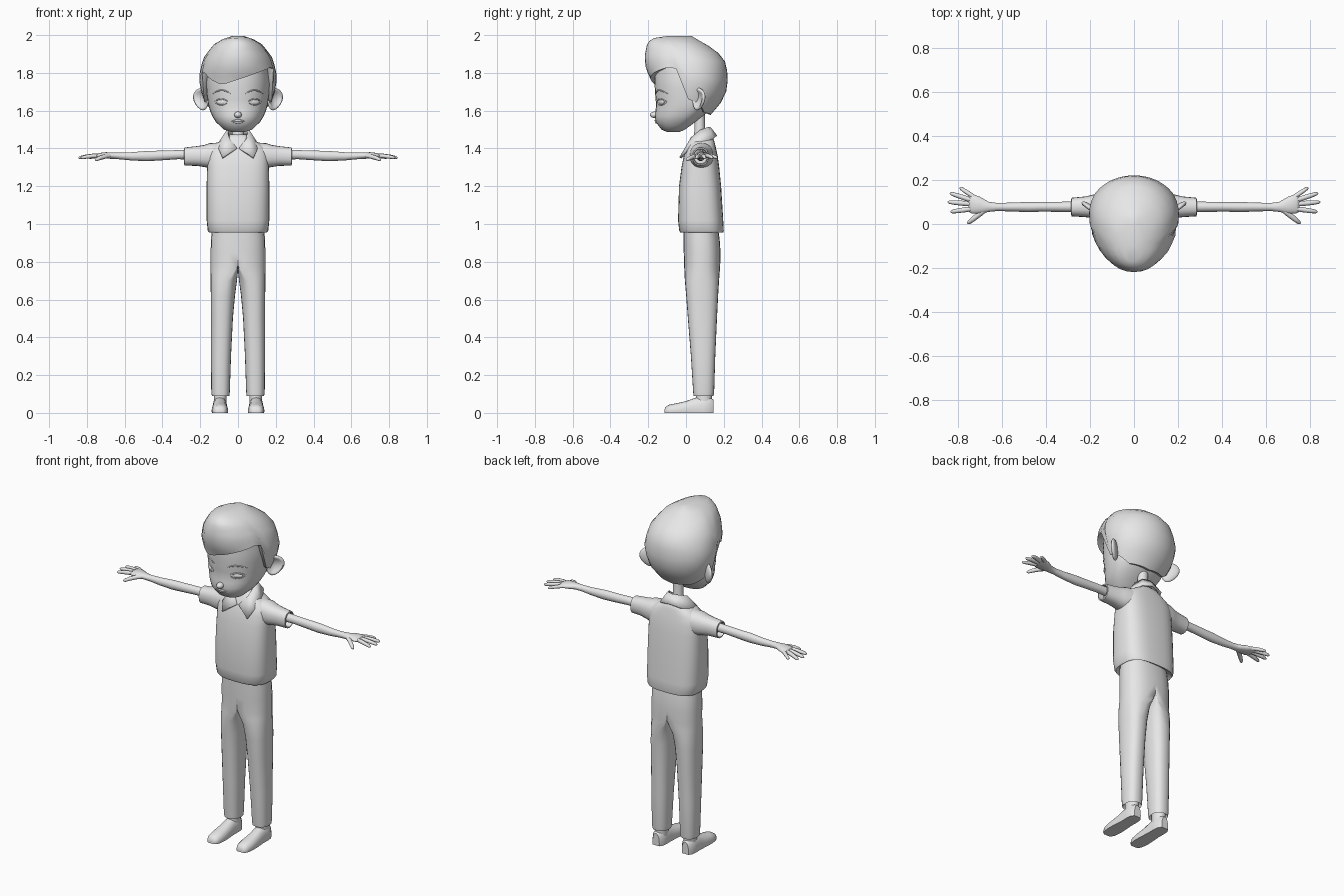
import bpy, bmesh, math
from mathutils import Vector, Matrix

if "Cube" in bpy.data.objects:
    bpy.data.objects.remove(bpy.data.objects["Cube"])

clay = bpy.data.materials.new("plain grey")
clay.diffuse_color = (0.8, 0.8, 0.8, 1)
clay.use_nodes = True
clay.node_tree.nodes["Principled BSDF"].inputs["Base Color"].default_value = clay.diffuse_color


def finish(name, bm, mirror=False, angle=50):
    bmesh.ops.recalc_face_normals(bm, faces=bm.faces)
    me = bpy.data.meshes.new(name)
    bm.to_mesh(me)
    bm.free()
    ob = bpy.data.objects.new(name, me)
    bpy.context.collection.objects.link(ob)
    me.materials.append(clay)
    bpy.ops.object.select_all(action='DESELECT')
    ob.select_set(True)
    bpy.context.view_layer.objects.active = ob
    bpy.ops.object.shade_smooth_by_angle(angle=math.radians(angle))
    if mirror:
        ob.modifiers.new("mirror", 'MIRROR')
    return ob


def skin(bm, rings):
    """Bridge closed rings of points and cap both ends."""
    vs = [[bm.verts.new(p) for p in r] for r in rings]
    n = len(vs[0])
    for a, b in zip(vs, vs[1:]):
        for i in range(n):
            bm.faces.new((a[i], a[(i + 1) % n], b[(i + 1) % n], b[i]))
    bm.faces.new(vs[0])
    bm.faces.new(vs[-1])


def loft(name, rings, mirror=False, angle=50):
    bm = bmesh.new()
    skin(bm, rings)
    return finish(name, bm, mirror, angle)


def unit(t, e=2.0):
    c, s = math.cos(t), math.sin(t)
    return (math.copysign(abs(c) ** (2 / e), c), math.copysign(abs(s) ** (2 / e), s))


def circle(n, e=2.0):
    return [unit(2 * math.pi * i / n, e) for i in range(n)]


def lerp_table(table, k):
    """Linear lookup in rows sorted by their first value."""
    k = min(max(k, table[0][0]), table[-1][0])
    for a, b in zip(table, table[1:]):
        if k <= b[0]:
            f = (k - a[0]) / (b[0] - a[0])
            return [p + (q - p) * f for p, q in zip(a[1:], b[1:])]


def flat_rings(table, n, e):
    """Horizontal rings from rows of z, half width, front y, back y."""
    return [[(c * w, (f + b) / 2 + s * (b - f) / 2, z) for c, s in circle(n, e)]
            for z, w, f, b in table]


def tube(bm, pts, radii, n=8, flat=1.0):
    rings = []
    for i, p in enumerate(pts):
        d = (Vector(pts[min(i + 1, len(pts) - 1)]) - Vector(pts[max(i - 1, 0)])).normalized()
        side = d.cross(Vector((0, 0, 1))).normalized()
        up = side.cross(d)
        rings.append([Vector(p) + side * c * radii[i] + up * s * radii[i] * flat
                      for c, s in circle(n)])
    skin(bm, rings)


def ball(bm, loc, scale, rot=Matrix(), u=16, v=10):
    m = Matrix.Translation(loc) @ rot @ Matrix.Diagonal((*scale, 1))
    return bmesh.ops.create_uvsphere(bm, u_segments=u, v_segments=v, radius=1, matrix=m)


# Head: z, half width, front y, back y, y of widest point
HEAD = [(1.487, .035, -.10, -.035, -.07), (1.50, .075, -.13, -.005, -.06),
        (1.54, .117, -.16, .05, -.03), (1.58, .142, -.166, .10, 0),
        (1.62, .155, -.157, .14, .02), (1.68, .165, -.163, .17, .03),
        (1.75, .17, -.167, .18, .03), (1.85, .16, -.165, .17, .02), (1.92, .10, -.12, .10, 0)]


def head_point(c, s, row):
    z, w, f, b, m = row
    return (c * w, m + s * ((b - m) if s > 0 else (m - f)), z)


def face_y(x, z):
    w, f, b, m = lerp_table(HEAD, z)
    return m - (m - f) * (1 - min(abs(x) / w, 1) ** 2.2) ** (1 / 2.2)


zs = [1.487, 1.492, 1.50, 1.52] + [1.54 + .03 * i for i in range(13)]
loft("head", [[head_point(c, s, (z, *lerp_table(HEAD, z))) for c, s in circle(32, 2.2)]
              for z in zs], angle=80)
loft("neck", flat_rings([(1.38, .05, .03, .12), (1.44, .036, .04, .11),
                         (1.50, .029, .045, .10), (1.58, .03, .045, .10)], 16, 2))

# Nose, lips
bm = bmesh.new()
ball(bm, (0, -.166, 1.578), (.02, .025, .017))
finish("nose", bm, angle=80)
for name, z, bow in (("upper_lip", 1.548, -.004), ("lower_lip", 1.538, .004)):
    bm = bmesh.new()
    xs = [-.034 + .0085 * i for i in range(9)]
    pts = [(x, face_y(x, z) + .001, z + bow * (x / .034) ** 2) for x in xs]
    tube(bm, pts, [.001 + .005 * (1 - (x / .035) ** 2) for x in xs])
    finish(name, bm, angle=80)

# Eyes, lids and brows follow the face surface
bm = bmesh.new()
ball(bm, (.088, face_y(.088, 1.645) + .006, 1.645), (.029, .009, .014),
     Matrix.Rotation(math.radians(25), 4, 'Z'))
finish("eye", bm, True, 80)
for name, z, arch, x0, x1, r in (("upper_lid", 1.648, .014, .052, .124, .004),
                                 ("lower_lid", 1.642, -.012, .056, .12, .003),
                                 ("eyebrow", 1.69, .018, .04, .132, .0045)):
    bm = bmesh.new()
    pts, rad = [], []
    for i in range(9):
        t = i / 8
        x, k = x0 + (x1 - x0) * t, 4 * t * (1 - t)
        pts.append((x, face_y(x, z + arch * k), z + arch * k))
        rad.append(r * (.25 + .75 * k))
    tube(bm, pts, rad, 6)
    finish(name, bm, True, 80)

# Ears: flattened balls with a hollow on the front face
bm = bmesh.new()
rot = Matrix.Rotation(math.radians(38), 4, 'Z') @ Matrix.Rotation(math.radians(18), 4, 'Y')
for v in ball(bm, (0, 0, 0), (1, 1, 1), u=20, v=16)["verts"]:
    r = math.hypot(v.co.x, v.co.z)
    if v.co.y < 0 and r < .75:
        v.co.y += 1.5 * (1 - (r / .85) ** 2)
    v.co.x *= 1 + .25 * v.co.z
bmesh.ops.transform(bm, verts=bm.verts, matrix=Matrix.Translation((.193, .066, 1.66)) @ rot
                    @ Matrix.Diagonal((.05, .017, .06, 1)))
finish("ear", bm, True, 60)

# Hair: columns from the crown down to a hairline that varies around the head
HAIR = [(1.577, .12, -.15, .13, .05), (1.62, .165, -.16, .17, .05), (1.68, .19, -.17, .21, .05),
        (1.767, .207, -.187, .222, .05), (1.82, .2, -.212, .217, .03), (1.884, .18, -.22, .2, .02),
        (1.95, .13, -.207, .11, -.02), (1.982, .075, -.185, .05, -.04), (1.995, .03, -.10, .03, -.03)]
LINE = [(-180, 1.577), (-120, 1.59), (-95, 1.64), (-80, 1.66), (-70, 1.80), (-60, 1.80),
        (-45, 1.765), (-25, 1.735), (0, 1.765), (30, 1.80), (60, 1.83), (72, 1.82),
        (80, 1.66), (95, 1.64), (120, 1.59), (180, 1.577)]
rings = [[] for _ in range(11)]
for i in range(36):
    deg = -180 + 10 * i
    a = math.radians(deg)
    low = lerp_table(LINE, deg)[0]
    for j in range(10):
        z = 1.995 - (1.995 - low) * (j / 9) ** 1.4
        p = head_point(math.sin(a), -math.cos(a), (z, *lerp_table(HAIR, z)))
        rings[j].append(p)
    rings[10].append((p[0] * .72, .02 + (p[1] - .02) * .72, p[2] + .012))
loft("hair", rings, angle=55)

# Shirt body
loft("shirt_body", flat_rings([
    (.975, .13, 0, .165), (.955, .153, -.03, .197), (.965, .16, -.036, .2), (1.02, .166, -.042, .197),
    (1.2, .166, -.037, .186), (1.3, .164, -.024, .176), (1.36, .163, -.012, .168),
    (1.405, .15, .004, .158), (1.43, .11, .016, .152), (1.455, .065, .03, .145),
    (1.475, .045, .045, .125)], 32, 2.9), angle=60)


def side_rings(table, n, e=2.0):
    """Rings along x from rows of x, centre y, centre z, half depth, half height."""
    return [[(x, y + c * d, z + s * h) for c, s in circle(n, e)] for x, y, z, d, h in table]


loft("sleeve", side_rings([
    (.09, .085, 1.36, .066, .072), (.15, .082, 1.362, .062, .066), (.18, .08, 1.36, .055, .058),
    (.22, .078, 1.36, .047, .052), (.283, .077, 1.357, .042, .048), (.285, .077, 1.357, .036, .041),
    (.25, .077, 1.357, .034, .038)], 20, 2.3), True)

# Collar: folded strip with pointed fronts
upper = [(0, .125, 1.51), (.035, .115, 1.51), (.055, .075, 1.495), (.046, .03, 1.455), (.006, .0, 1.40)]
lower = [(0, .16, 1.465), (.065, .145, 1.452), (.10, .075, 1.425), (.102, .01, 1.395), (.082, -.03, 1.35)]
bm = bmesh.new()
u = [bm.verts.new(p) for p in upper]
w = [bm.verts.new(p) for p in lower]
for i in range(4):
    bm.faces.new((u[i], w[i], w[i + 1], u[i + 1]))
collar = finish("collar", bm, True)
sol = collar.modifiers.new("thickness", 'SOLIDIFY')
sol.thickness, sol.offset = .012, 0

# Arms, palms and fingers
loft("arm", side_rings([
    (.24, .078, 1.368, .025, .026), (.32, .078, 1.367, .023, .024), (.42, .078, 1.362, .022, .026),
    (.48, .077, 1.36, .023, .027), (.56, .077, 1.358, .02, .022), (.62, .077, 1.36, .018, .018),
    (.66, .078, 1.362, .023, .017), (.70, .085, 1.363, .039, .017), (.735, .092, 1.362, .045, .014),
    (.75, .093, 1.361, .037, .009)], 16), True, 70)
for name, a, b, r in (("little_finger", (.715, .115), (.79, .165), .010),
                      ("ring_finger", (.73, .106), (.835, .14), .011),
                      ("middle_finger", (.73, .09), (.845, .10), .011),
                      ("index_finger", (.73, .07), (.832, .055), .011),
                      ("thumb", (.67, .07), (.755, .002), .012)):
    end = 1.338 if name == "thumb" else 1.35
    bm = bmesh.new()
    tube(bm, [(a[0] + (b[0] - a[0]) * t, a[1] + (b[1] - a[1]) * t, 1.362 + (end - 1.362) * t * t)
              for t in (0, .35, .7, .93, 1)], [r, r * 1.05, r * .95, r * .75, r * .3])
    finish(name, bm, True, 70)

# Trousers: round legs blending into half of the hips
LEG = [(.13, .09, .03, .05, .13), (.09, .092, .046, .04, .146), (.11, .0925, .049, .038, .149),
       (.3, .09, .053, .026, .155), (.5, .085, .058, .01, .164), (.62, .08, .064, .001, .17),
       (.70, .076, .069, -.006, .175), (.74, .074, .071, -.008, .178), (.78, .073, .072, -.01, .181),
       (.85, .072, .073, -.012, .183), (.92, .072, .071, -.013, .178), (.975, .07, .068, -.013, .17)]
rings = []
for z, cx, hw, f, b in LEG:
    k = min(max((z - .66) / .13, 0), 1)
    k = k * k * (3 - 2 * k)
    rings.append([((cx + c * hw) * (1 - k) + max(c, 0) * (cx + hw) * k,
                   (f + b) / 2 + s * (b - f) / 2, z) for c, s in circle(24, 2.4)])
bm = bmesh.new()
skin(bm, rings)
bmesh.ops.delete(bm, geom=[q for q in bm.faces if all(v.co.x < 1e-4 for v in q.verts)],
                 context='FACES')
finish("trousers", bm, True, 60)

# Ankles and shoes with flat soles
loft("ankle", [[(.094 + c * .034, .095 + s * .042, z) for c, s in circle(16)]
               for z in (.04, .08, .16)], True)
SHOE = [(-.115, .018, .016), (-.108, .03, .032), (-.09, .039, .043), (-.05, .044, .051),
        (0, .042, .062), (.05, .038, .08), (.09, .039, .088), (.125, .036, .086), (.145, .022, .07)]
loft("shoe", [[(.096 + c * w, y, max(s, -.25) * h * .8 + .2 * h) for c, s in circle(20, 2.3)]
              for y, w, h in SHOE], True)
